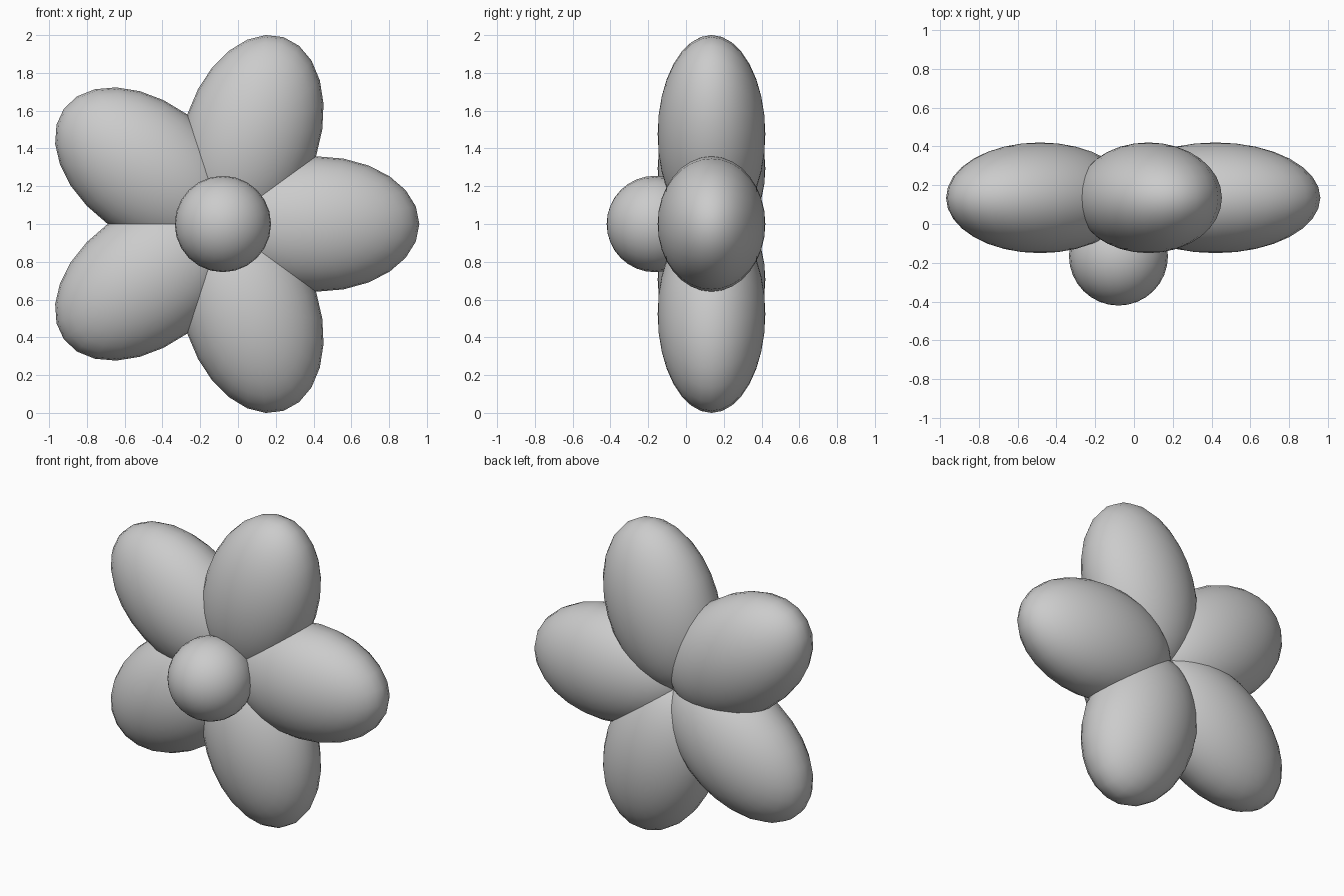
import bpy, math

if "Cube" in bpy.data.objects:
    bpy.data.objects.remove(bpy.data.objects["Cube"])

CX, CZ = -0.08, 1.0   # flower axis position, axis runs along y


def ellipsoid(name, loc, scale, angle=0.0):
    """Smooth sphere with poles along y, scaled, then turned about the y axis."""
    bpy.ops.mesh.primitive_uv_sphere_add(segments=24, ring_count=16, radius=1,
                                         rotation=(math.pi / 2, 0, 0))
    ob = bpy.context.object
    ob.name = name
    bpy.ops.object.transform_apply(location=False, rotation=True, scale=False)
    ob.scale = scale
    ob.rotation_euler = (0, -angle, 0)
    ob.location = loc
    bpy.ops.object.shade_smooth()
    return ob


# five petals around the axis
for i in range(5):
    a = math.radians(72 * i)
    ellipsoid(f"petal_{i + 1}",
              (CX + 0.5 * math.cos(a), 0.135, CZ + 0.5 * math.sin(a)),
              (0.54, 0.285, 0.358), a)

# round flower centre at the front
ellipsoid("flower_centre", (CX, -0.165, CZ), (0.255, 0.255, 0.255))
